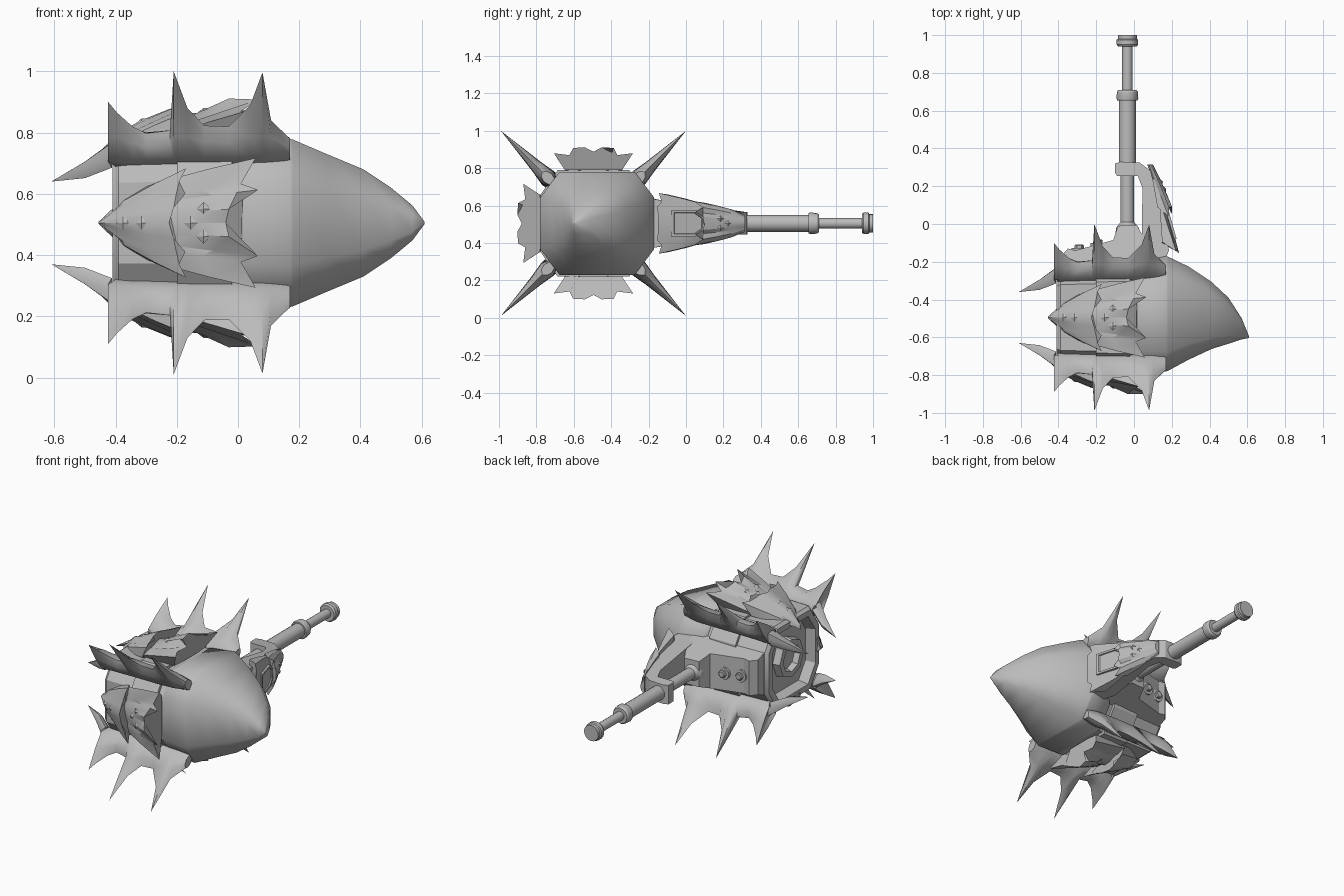
import bpy, bmesh, math

if "Cube" in bpy.data.objects:
    bpy.data.objects.remove(bpy.data.objects["Cube"])

CY, CZ = -0.495, 0.505          # axis of the hammer head
mat = bpy.data.materials.new("grey metal")
mat.diffuse_color = (0.5, 0.5, 0.5, 1)
mat.use_nodes = True
mat.node_tree.nodes["Principled BSDF"].inputs["Base Color"].default_value = mat.diffuse_color


def finish(name, bm, angle=28):
    bmesh.ops.remove_doubles(bm, verts=bm.verts, dist=0.0004)
    bmesh.ops.recalc_face_normals(bm, faces=bm.faces)
    me = bpy.data.meshes.new(name)
    bm.to_mesh(me)
    bm.free()
    ob = bpy.data.objects.new(name, me)
    bpy.context.collection.objects.link(ob)
    me.materials.append(mat)
    bpy.ops.object.select_all(action='DESELECT')
    bpy.context.view_layer.objects.active = ob
    ob.select_set(True)
    bpy.ops.object.shade_smooth_by_angle(angle=math.radians(angle))
    return ob


def loft(name, rings, angle=28):
    """Closed rings joined into a capped solid."""
    bm = bmesh.new()
    vs = [[bm.verts.new(p) for p in r] for r in rings]
    n = len(rings[0])
    for a, b in zip(vs, vs[1:]):
        for i in range(n):
            j = (i + 1) % n
            bm.faces.new((a[i], a[j], b[j], b[i]))
    bm.faces.new(vs[0])
    bm.faces.new(vs[-1])
    return finish(name, bm, angle)


def octagon(x, cy, hy, hz, ky=0.66, kz=0.5):
    q = [(1, kz), (ky, 1), (-ky, 1), (-1, kz), (-1, -kz), (-ky, -1), (ky, -1), (1, -kz)]
    return [(x, cy + a * hy, CZ + b * hz) for a, b in q]


def lathe(name, prof, x, z, n=16):
    """Profile of (y, radius) turned about a line along y."""
    loft(name, [[(x + r * math.cos(2 * math.pi * i / n), y, z + r * math.sin(2 * math.pi * i / n))
                 for i in range(n)] for y, r in prof])


# Head core, open recess at the rear end
loft("head_core", [octagon(-0.35, CY, .15, .15), octagon(-0.35, CY, .20, .20),
                   octagon(-0.41, CY, .215, .215), octagon(-0.41, CY, .25, .25),
                   octagon(-0.39, CY, .265, .265), octagon(0.1, CY, .275, .27)])
loft("head_band", [octagon(-0.20, CY, .26, .26), octagon(-0.20, CY, .285, .28),
                   octagon(-0.02, CY, .29, .285), octagon(-0.02, CY, .26, .26)])

# Rear socket ring
ring = lambda x, r: [(x, CY + r * math.cos(math.pi * i / 4), CZ + r * math.sin(math.pi * i / 4)) for i in range(8)]
loft("rear_socket", [ring(-.34, .13), ring(-.395, .12), ring(-.395, .085), ring(-.36, .075)])

# Pointed beak
loft("beak", [octagon(*r) for r in (
    (0.0, CY, .27, .265), (.02, -.488, .285, .27), (.17, -.475, .305, .275), (.18, -.475, .302, .272),
    (.29, -.472, .246, .225), (.41, -.484, .178, .175), (.50, -.512, .122, .115),
    (.57, -.555, .056, .057), (.61, -.60, .003, .003))], 62)

# Spiked corner strips: x, ridge offset per axis, base radius, half width
strip = [(-.61, .135, .185, .0), (-.50, .200, .235, .028), (-.412, .262, .30, .045),
         (-.424, .395, .33, .047), (-.395, .36, .33, .048), (-.345, .315, .34, .048), (-.30, .293, .34, .048),
         (-.222, .302, .345, .048), (-.21, .495, .345, .048), (-.165, .375, .345, .048),
         (-.11, .318, .345, .048), (-.03, .315, .345, .048), (.04, .385, .345, .046),
         (.08, .492, .345, .045), (.108, .335, .345, .042), (.17, .275, .345, .03)]
for sy in (-1, 1):
    for sz in (-1, 1):
        rings = []
        for x, o, rb, w in strip:
            rp = o * math.sqrt(2)
            rm = min(.43, rb + .6 * (rp - rb))
            pts = [(rb - .05, -w * .5), (rb, -w), (rm, -.7 * w), (rp, 0), (rm, .7 * w), (rb, w), (rb - .05, w * .5)]
            if w == 0:
                pts = [(rp, 0)] * 7
            elif x < -.41:
                pts[0], pts[-1] = (rb - .01, -w * .5), (rb - .01, w * .5)
            rings.append([(x, CY + sy * (r + t) * .7071, CZ + sz * (r - t) * .7071) for r, t in pts])
        loft("spike_strip", rings, 55)


def scale_plate(name, place, start, jag, h0, h1, w0, depth, bow=.015, p=1.0, taper=.72):
    """Flaring plate along a with a jagged end; place maps (a, t, h) to space."""
    full = [(a, -t, d) for a, t, d in reversed(jag[1:])] + list(jag)
    tmax = jag[-1][1]
    rings = []
    for s in (0, .3, .65, 1):
        top, low = [], []
        for a, t, d in full:
            w = w0 / tmax + (1 - w0 / tmax) * s ** .75
            u = t / tmax
            aa = start + (a - start) * s
            h = h0 + (h1 - h0) * s ** p + d * s ** 4 - bow * u * u * (1 + (1 - s))
            top.append(place(aa, t * w, h))
            low.append(place(aa - .05 * s, t * w * (1 - (1 - taper) * s),
                             h0 - .02 + (h1 - h0 - depth) * s ** p * .5))
        rings.append(top + low[::-1])
    return loft(name, rings, 25)


def diamond(place, a, t, h, slope, r=.023):
    """Small raised stud lying on a sloped plate."""
    bm = bmesh.new()
    rim = [bm.verts.new(place(a + p, t + q, h + slope * p - .002)) for p, q in ((r, 0), (0, r), (-r, 0), (0, -r))]
    top = bm.verts.new(place(a, t, h + .007))
    for i in range(4):
        bm.faces.new((rim[i], rim[(i + 1) % 4], top))
    bm.faces.new(rim)
    finish("diamond_stud", bm, 10)


# Layered scales on front, top and bottom of the head
sides = [lambda a, t, h: (a, CY - h, CZ + t), lambda a, t, h: (a, CY + t, CZ + h),
         lambda a, t, h: (a, CY + t, CZ - h)]
small = [(-.225, 0, 0), (-.21, .05, .005), (-.172, .095, .01), (-.192, .135, -.005), (-.17, .178, .005)]
large = [(-.04, 0, -.012), (-.03, .045, .012), (.065, .108, .012), (.01, .128, -.025), (.058, .212, -.005)]
for place in sides:
    scale_plate("rear_scale", place, -.455, small, .23, .372, .004, .01, p=.6, taper=.85)
    scale_plate("fore_scale", place, -.36, large, .275, .395, .09, .06)
    for a, h in ((-.375, .305), (-.315, .334)):
        diamond(place, a, 0, h, .45)
    for a, t in ((-.155, 0), (-.112, .045), (-.112, -.045)):
        diamond(place, a, t, .277 + (a + .36) * .37, .37)

# Handle with collars
HX = -0.035
lathe("handle", [(-.12, .07), (-.02, .06), (.01, .036), (.26, .036), (.26, .045), (.655, .045), (.655, .054),
                 (.665, .058), (.70, .055), (.71, .048), (.71, .028), (.94, .028), (.94, .05),
                 (.95, .057), (.975, .057), (.98, .05), (1.0, .05)], HX, CZ)


def prism(name, outline, half):
    """Outline in x, y raised up and down by half(y)."""
    loft(name, [[(x, y, CZ + s * half(y)) for x, y in outline] for s in (-1, 1)])


# Clamp and curved guard arm beside the handle
prism("guard_arm", [(-.10, .32), (-.07, .33), (.03, .325), (.09, .28), (.13, .15), (.16, 0), (.185, -.14),
                    (.165, -.19), (.09, -.22), (.04, -.13), (.045, .19), (.02, .255), (-.09, .255), (-.10, .27)],
      lambda y: .06 if y > .24 else .06 + (.24 - y) * .17)

# Mount joining handle to head
prism("head_mount", [(-.39, -.30), (-.385, -.17), (-.35, -.13), (-.31, -.14), (-.11, -.085), (-.085, -.01),
                     (.015, -.005), (.05, -.07), (.10, -.19), (.12, -.30)],
      lambda y: .08 if y > -.05 else .11 if y > -.2 else .16)
for x, y in ((-.29, -.135), (-.19, -.108)):
    lathe("mount_washer", [(y - .05, .04), (y + .008, .04)], x, CZ, 12)
    lathe("mount_bolt", [(y - .05, .024), (y + .022, .024), (y + .027, .018)], x, CZ, 6)

# Guard scales on the outer side of the arm
guard = lambda a, t, h: (h, -a, CZ + t)
scale_plate("upper_guard_scale", guard, -.315,
            [(-.10, 0, 0), (-.09, .035, .005), (-.05, .06, .005), (-.09, .085, -.005), (-.04, .118, 0)],
            .10, .198, .045, .01, p=.9, taper=.95)
scale_plate("lower_guard_scale", guard, -.17,
            [(.15, 0, 0), (.15, .05, 0), (.155, .09, 0), (.13, .115, -.01), (.145, .162, 0)],
            .15, .238, .07, .05, taper=.95)


# Framed window on the lower guard scale
def frame(k, lift):
    pts = [(.085, -.07), (.085, .07), (-.05, .07), (-.10, .035), (-.10, -.035), (-.05, -.07)]
    return [guard(-.005 + a * k, t * k, .196 + a * k * .28 + lift) for a, t in pts]


loft("guard_window", [frame(1, -.02), frame(1, .006), frame(.82, .006), frame(.78, -.001)], 20)
for a, t in ((-.225, 0), (-.185, .025), (-.185, -.025)):
    diamond(guard, a, t, .105 + (a + .315) * .45, .45, .018)
